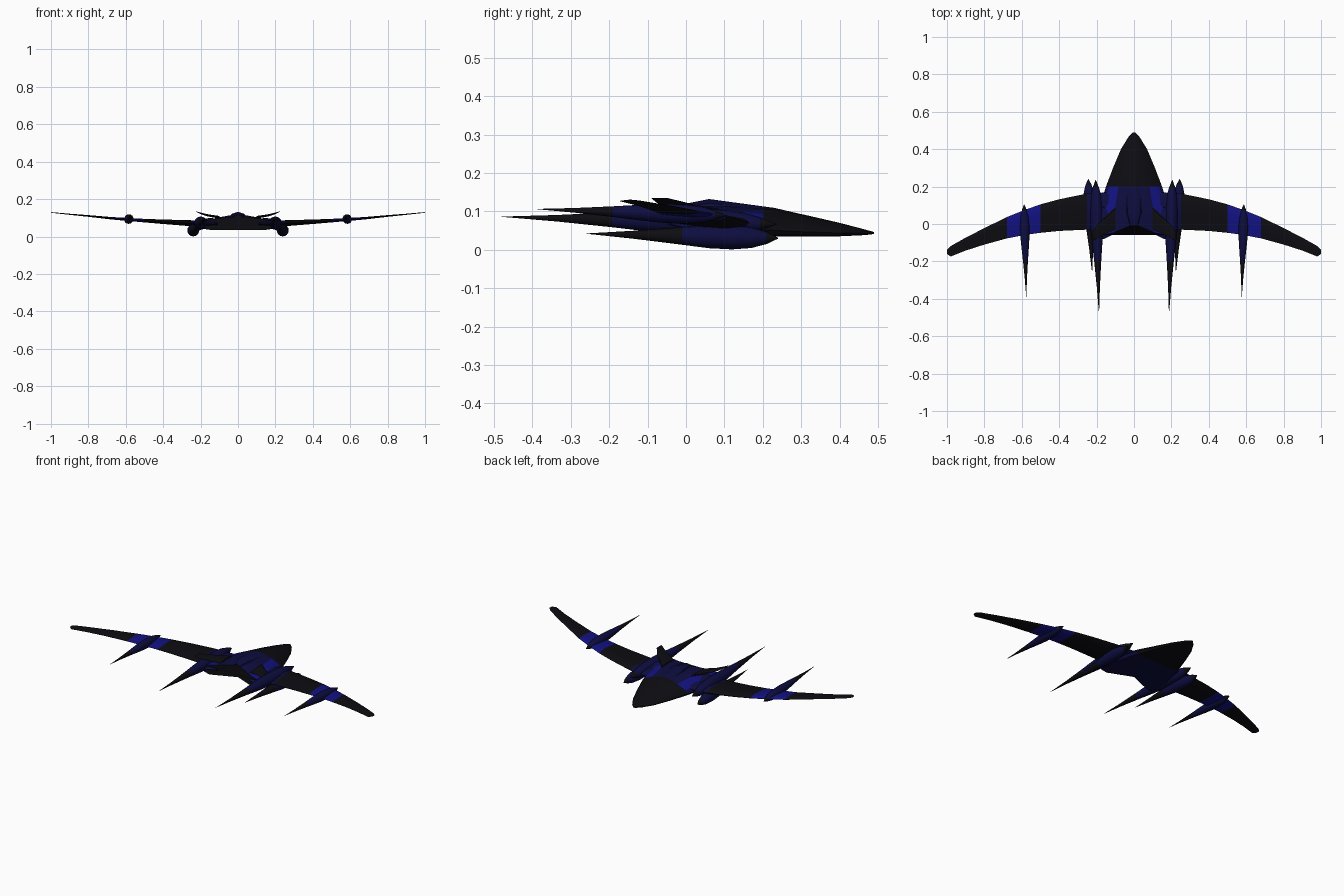
import bpy, bmesh, math
from mathutils import Vector


def material(name, rgb):
    m = bpy.data.materials.new(name)
    m.diffuse_color = (*rgb, 1)
    return m


BLACK = material("black_skin", (0.004, 0.004, 0.006))
NAVY = material("navy_skin", (0.004, 0.004, 0.05))
BLUE = material("blue_skin", (0.006, 0.006, 0.22))


def loft(name, rings, mats, mirror=True, pick=None, angle=35):
    """Skin closed rings of points, cap the ends, mirror over x = 0."""
    bm = bmesh.new()
    rows = [[bm.verts.new(p) for p in r] for r in rings]
    n = len(rows[0])
    for k, (a, b) in enumerate(zip(rows, rows[1:])):
        for i in range(n):
            j = (i + 1) % n
            f = bm.faces.new((a[i], a[j], b[j], b[i]))
            f.material_index = pick(k, i) if pick else 0
    bm.faces.new(rows[0][::-1])
    bm.faces.new(rows[-1])
    bmesh.ops.recalc_face_normals(bm, faces=bm.faces)
    me = bpy.data.meshes.new(name)
    bm.to_mesh(me)
    bm.free()
    for m in mats:
        me.materials.append(m)
    ob = bpy.data.objects.new(name, me)
    bpy.context.collection.objects.link(ob)
    if mirror:
        ob.modifiers.new("mirror", 'MIRROR').use_mirror_merge = False
    bpy.ops.object.select_all(action='DESELECT')
    ob.select_set(True)
    bpy.context.view_layer.objects.active = ob
    bpy.ops.object.shade_smooth_by_angle(angle=math.radians(angle))
    return ob


# Fuselage: y, half width, top z, shoulder z, bottom z, rear notch depth
stations = [(0.49, 0.006, 0.046, 0.045, 0.041, 0), (0.465, 0.03, 0.053, 0.048, 0.038, 0),
            (0.40, 0.07, 0.070, 0.052, 0.035, 0), (0.30, 0.112, 0.093, 0.060, 0.034, 0),
            (0.20, 0.15, 0.110, 0.070, 0.034, 0), (0.10, 0.18, 0.114, 0.080, 0.034, 0.0),
            (0.05, 0.19, 0.114, 0.085, 0.034, 0.01), (0.00, 0.195, 0.105, 0.085, 0.036, 0.06)]
rings = []
for y, w, zt, zs, zb, notch in stations:
    half = [(0.0, zt), (0.25, zt - 0.05 * (zt - zs)), (0.55, zt - 0.4 * (zt - zs)),
            (0.9, zs), (1.0, zb + 0.5 * (zs - zb)), (0.93, zb + 0.15 * (zs - zb)), (0.75, zb), (0.0, zb)]
    full = half + [(-u, z) for u, z in half[-2:0:-1]]
    rings.append([(u * w, y - notch * min(1, abs(u) * 1.4), z) for u, z in full])
loft("fuselage", rings, [BLACK, NAVY, BLUE], mirror=False,
     pick=lambda k, i: (2 if i in (2, 11) else 1) if k > 3 else 0, angle=25)

# Raised cockpit spine: y, half width, base z, top z
spine = [(0.38, 0.01, 0.068, 0.074), (0.23, 0.045, 0.09, 0.109), (0.20, 0.05, 0.09, 0.113),
         (0.06, 0.05, 0.095, 0.132), (-0.01, 0.025, 0.095, 0.118)]
loft("cockpit_spine", [[(-w, y, a), (-w * 0.7, y, a + 0.7 * (b - a)), (0, y, b),
                        (w * 0.7, y, a + 0.7 * (b - a)), (w, y, a)] for y, w, a, b in spine],
     [BLACK, NAVY], mirror=False, pick=lambda k, i: 1 if k > 1 else 0)

# Wings: x, leading y, trailing y, z, thickness
ribs = [(0.12, 0.17, -0.03, 0.068, 0.036), (0.25, 0.163, -0.03, 0.071, 0.032),
        (0.40, 0.132, -0.037, 0.079, 0.024), (0.50, 0.105, -0.047, 0.085, 0.019),
        (0.585, 0.075, -0.059, 0.091, 0.016), (0.68, 0.037, -0.077, 0.098, 0.013),
        (0.80, -0.022, -0.11, 0.110, 0.009), (0.90, -0.073, -0.142, 0.119, 0.006),
        (0.98, -0.118, -0.174, 0.127, 0.004), (1.0, -0.138, -0.160, 0.129, 0.003)]
foil = [(0, 0), (0.06, 0.3), (0.3, 0.5), (0.65, 0.33), (1, 0.03),
        (1, -0.03), (0.65, -0.33), (0.3, -0.5), (0.06, -0.3)]
loft("wing", [[(x, a + (b - a) * u, z + t * v) for u, v in foil] for x, a, b, z, t in ribs],
     [BLACK, NAVY, BLUE], pick=lambda k, i: {0: 1, 3: 2, 4: 2}.get(k, 0))

# Rear lobes where wing root meets fuselage
lobe = [(0.11, 0.06, -0.055, 0.07, 0.055), (0.16, 0.1, -0.08, 0.068, 0.06),
        (0.20, 0.1, -0.075, 0.066, 0.05), (0.235, 0.1, -0.04, 0.067, 0.035)]
loft("rear_lobe", [[(x, a + (b - a) * u, z + t * v) for u, v in foil] for x, a, b, z, t in lobe], [NAVY])

# Canted tail fins
fin = [(0.10, 0.09, -0.03, 0.103, 0.014), (0.16, 0.03, -0.055, 0.113, 0.012),
       (0.20, -0.01, -0.078, 0.124, 0.008), (0.225, -0.045, -0.09, 0.134, 0.002)]
loft("tail_fin", [[(x, a + (b - a) * u, z + t * v) for u, v in foil] for x, a, b, z, t in fin], [BLACK])


# Nacelles: pointed pods drawn out into long rear spikes
def nacelle(name, front, tip, radius, profile, mat):
    a, b = Vector(front), Vector(tip)
    rings = []
    for t, r in profile:
        c = a.lerp(b, t)
        rings.append([(c.x + r * radius * math.cos(q), c.y, c.z + r * radius * math.sin(q))
                      for q in (2 * math.pi * i / 16 for i in range(16))])
    loft(name, rings, [BLACK, mat], pick=lambda k, i: 1 if 0 < k < len(profile) - 3 else 0)


long_pod = [(0, 0.03), (0.06, 0.5), (0.13, 0.85), (0.22, 1), (0.34, 0.98), (0.45, 0.82),
            (0.6, 0.55), (0.8, 0.24), (1, 0.01)]
nacelle("inner_upper_nacelle", (0.205, 0.235, 0.066), (0.187, -0.48, 0.086), 0.035, long_pod, NAVY)
nacelle("inner_lower_nacelle", (0.244, 0.24, 0.030), (0.224, -0.26, 0.042), 0.032,
        [(0, 0.03), (0.06, 0.5), (0.14, 0.85), (0.24, 1), (0.36, 0.95), (0.5, 0.72), (0.75, 0.33), (1, 0.01)], NAVY)
nacelle("outer_nacelle", (0.587, 0.105, 0.089), (0.576, -0.39, 0.106), 0.025, long_pod, NAVY)
